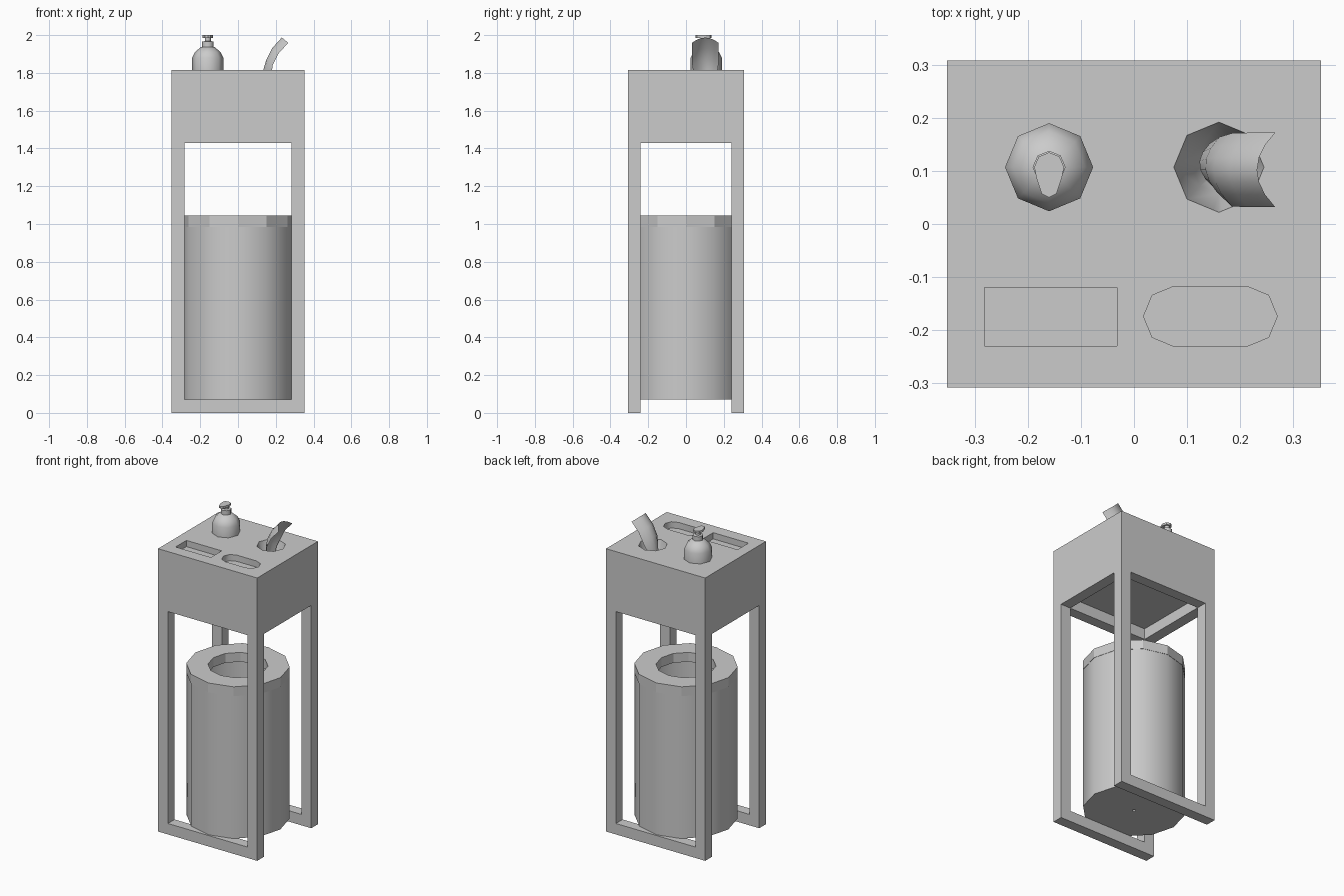
import bpy, bmesh
from math import cos, sin, pi, radians

if "Cube" in bpy.data.objects:
    bpy.data.objects.remove(bpy.data.objects["Cube"], do_unlink=True)

grey = bpy.data.materials.new("light grey")
grey.use_nodes = True
grey.diffuse_color = (0.6, 0.6, 0.6, 1)
grey.node_tree.nodes["Principled BSDF"].inputs["Base Color"].default_value = grey.diffuse_color


def finish(name, bm, recalc=True):
    """Turn a bmesh into a named grey object."""
    if recalc:
        bmesh.ops.recalc_face_normals(bm, faces=bm.faces)
    mesh = bpy.data.meshes.new(name)
    bm.to_mesh(mesh)
    bm.free()
    mesh.materials.append(grey)
    ob = bpy.data.objects.new(name, mesh)
    bpy.context.collection.objects.link(ob)
    return ob


def smooth(ob, angle):
    bpy.ops.object.select_all(action="DESELECT")
    ob.select_set(True)
    bpy.context.view_layer.objects.active = ob
    bpy.ops.object.shade_smooth_by_angle(angle=radians(angle))


def prism(name, outline, z0, z1):
    """Extrude a flat outline upwards."""
    bm = bmesh.new()
    face = bm.faces.new([bm.verts.new((x, y, z0)) for x, y in outline])
    top = bmesh.ops.extrude_face_region(bm, geom=[face])["geom"]
    bmesh.ops.translate(bm, vec=(0, 0, z1 - z0),
                        verts=[v for v in top if isinstance(v, bmesh.types.BMVert)])
    return finish(name, bm)


def box(name, x0, x1, y0, y1, z0, z1):
    return prism(name, [(x0, y0), (x1, y0), (x1, y1), (x0, y1)], z0, z1)


def lathe(name, profile, sides, cx=0, cy=0, closed=False):
    """Spin (radius, height) points; open profiles get end caps."""
    bm = bmesh.new()
    rings = [[bm.verts.new((cx + r * cos(2 * pi * i / sides),
                            cy + r * sin(2 * pi * i / sides), z))
              for i in range(sides)] for r, z in profile]
    pairs = list(zip(rings, rings[1:]))
    if closed:
        pairs.append((rings[-1], rings[0]))
    else:
        bm.faces.new(rings[0])
        bm.faces.new(rings[-1])
    for a, b in pairs:
        for i in range(sides):
            j = (i + 1) % sides
            bm.faces.new((a[i], a[j], b[j], b[i]))
    return finish(name, bm)


def carve(ob, cutter):
    mod = ob.modifiers.new("cut", "BOOLEAN")
    mod.operation = "DIFFERENCE"
    mod.solver = "EXACT"
    mod.object = cutter
    bpy.context.view_layer.objects.active = ob
    bpy.ops.object.modifier_apply(modifier=mod.name)
    bpy.data.objects.remove(cutter, do_unlink=True)


# Stand: one block carved into top box, four legs, front and back rails
HX, HY, TOP = 0.352, 0.308, 1.815
IX, IY = 0.282, 0.24
OPEN, CEILING = 1.43, 1.5
HOLE_X, PUMP_X, BACK_Y = 0.16, -0.16, 0.107
stand = box("stand", -HX, HX, -HY, HY, 0, TOP)
carve(stand, box("side_opening", -1, 1, -IY, IY, -1, OPEN))
carve(stand, box("front_opening", -IX, IX, -1, 1, 0.07, OPEN))
carve(stand, box("underside_recess", -IX, IX, -IY, IY, 1.2, CEILING))

# Shallow trays and the tapered wipe hole in the top
carve(stand, box("square_tray", -0.282, -0.032, -0.23, -0.12, TOP - 0.04, 2))
pill = [(cx + 0.056 * cos(a * pi / 4), -0.174 + 0.056 * sin(a * pi / 4))
        for cx, start in ((0.214, -2), (0.074, 2)) for a in range(start, start + 5)]
carve(stand, prism("round_tray", pill, TOP - 0.04, 2))
carve(stand, lathe("wipe_hole", [(0.085, 1.9), (0.085, TOP), (0.05, 1.68), (0.01, 1.6)],
                   8, HOLE_X, BACK_Y))
smooth(stand, 50)

# Waste bin: hollow body and a ring lid
R = 0.3
body = lathe("bin_body", [(0.27, 0.985), (0.27, 0.1), (0.01, 0.1), (0.01, 0.07),
                          (R, 0.07), (R, 0.985)], 12, closed=True)
smooth(body, 40)
lathe("bin_lid", [(0.175, 0.985), (R + 0.002, 0.985), (R + 0.002, 1.045), (0.175, 1.045)],
      12, closed=True)

# Pump bottle
bottle = lathe("pump_bottle", [(0.083, TOP - 0.01), (0.083, 1.88), (0.068, 1.91),
                               (0.036, 1.937)], 8, PUMP_X, BACK_Y)
collar = lathe("pump_collar", [(0.031, 1.93), (0.031, 1.965), (0.016, 1.968),
                               (0.016, 1.988)], 8, PUMP_X, BACK_Y)
for part in (bottle, collar):
    smooth(part, 50)
head = [(PUMP_X + 0.028 * cos(a * pi / 4), BACK_Y + 0.028 * sin(a * pi / 4))
        for a in range(5)]
head += [(PUMP_X + dx, BACK_Y + dy) for dx, dy in
         ((-0.024, -0.02), (-0.014, -0.05), (0, -0.057), (0.014, -0.05), (0.024, -0.02))]
prism("pump_head", head, 1.986, 2.0)

# Wipe: arched sheet pulled out of the hole, with its foot turned
ridge = [(0.125, 1.72, 0.05), (0.135, 1.82, 0.062), (0.15, 1.87, 0.069),
         (0.18, 1.93, 0.07), (0.232, 1.987, 0.07)]
bm = bmesh.new()
rows = []
for k, (x, z, half) in enumerate(ridge):
    turn = max(0, 2 - k) * 0.008
    row = []
    for i in range(-3, 4):
        t = i / 3
        row.append(bm.verts.new((x + 0.034 * t * t - turn * t, 0.102 + half * t,
                                 z - 0.028 * t * t)))
    rows.append(row)
for a, b in zip(rows, rows[1:]):
    for i in range(6):
        bm.faces.new((a[i], b[i], b[i + 1], a[i + 1]))
wipe = finish("wipe", bm)
smooth(wipe, 60)
